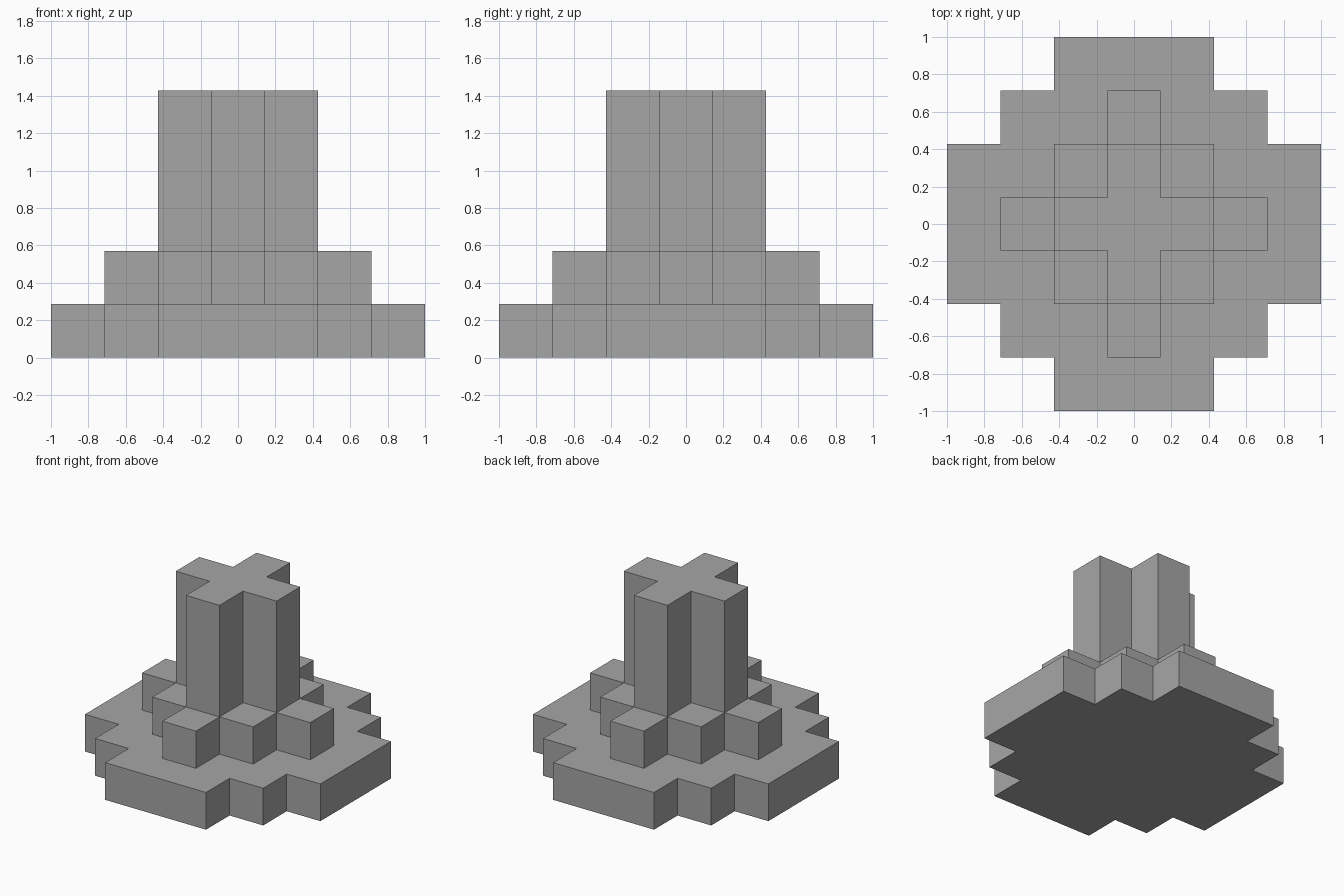
import bpy
import bmesh

cube = bpy.data.objects.get("Cube")
if cube:
    bpy.data.objects.remove(cube, do_unlink=True)

U = 1 / 7  # block module: the base is 14 modules wide

stone = bpy.data.materials.new("plain_grey")
stone.use_nodes = True
GREY = (0.38, 0.38, 0.38, 1.0)
stone.diffuse_color = GREY
stone.node_tree.nodes["Principled BSDF"].inputs["Base Color"].default_value = GREY


def stepped_prism(name, quarter, z0, z1):
    """Extrude a four-fold outline, given by the corners of its +x+y quarter."""
    outline, pts = [], quarter
    for _ in range(4):
        outline += pts
        pts = [(-y, x) for x, y in pts]
    bm = bmesh.new()
    face = bm.faces.new([bm.verts.new((x * U, y * U, z0 * U)) for x, y in outline])
    top = bmesh.ops.extrude_face_region(bm, geom=[face])["geom"]
    bmesh.ops.translate(bm, vec=(0, 0, (z1 - z0) * U),
                        verts=[v for v in top if isinstance(v, bmesh.types.BMVert)])
    bmesh.ops.recalc_face_normals(bm, faces=bm.faces)
    mesh = bpy.data.meshes.new(name)
    bm.to_mesh(mesh)
    bm.free()
    mesh.materials.append(stone)
    obj = bpy.data.objects.new(name, mesh)
    bpy.context.collection.objects.link(obj)
    return obj


# Wide stepped base
stepped_prism("base", [(7, 3), (5, 3), (5, 5), (3, 5), (3, 7)], 0, 2)
# Square plinth with one block on each side
stepped_prism("plinth", [(5, 1), (3, 1), (3, 3), (1, 3), (1, 5)], 2, 4)
# Tall cross-shaped column
stepped_prism("column", [(3, 1), (1, 1), (1, 3)], 4, 10)
